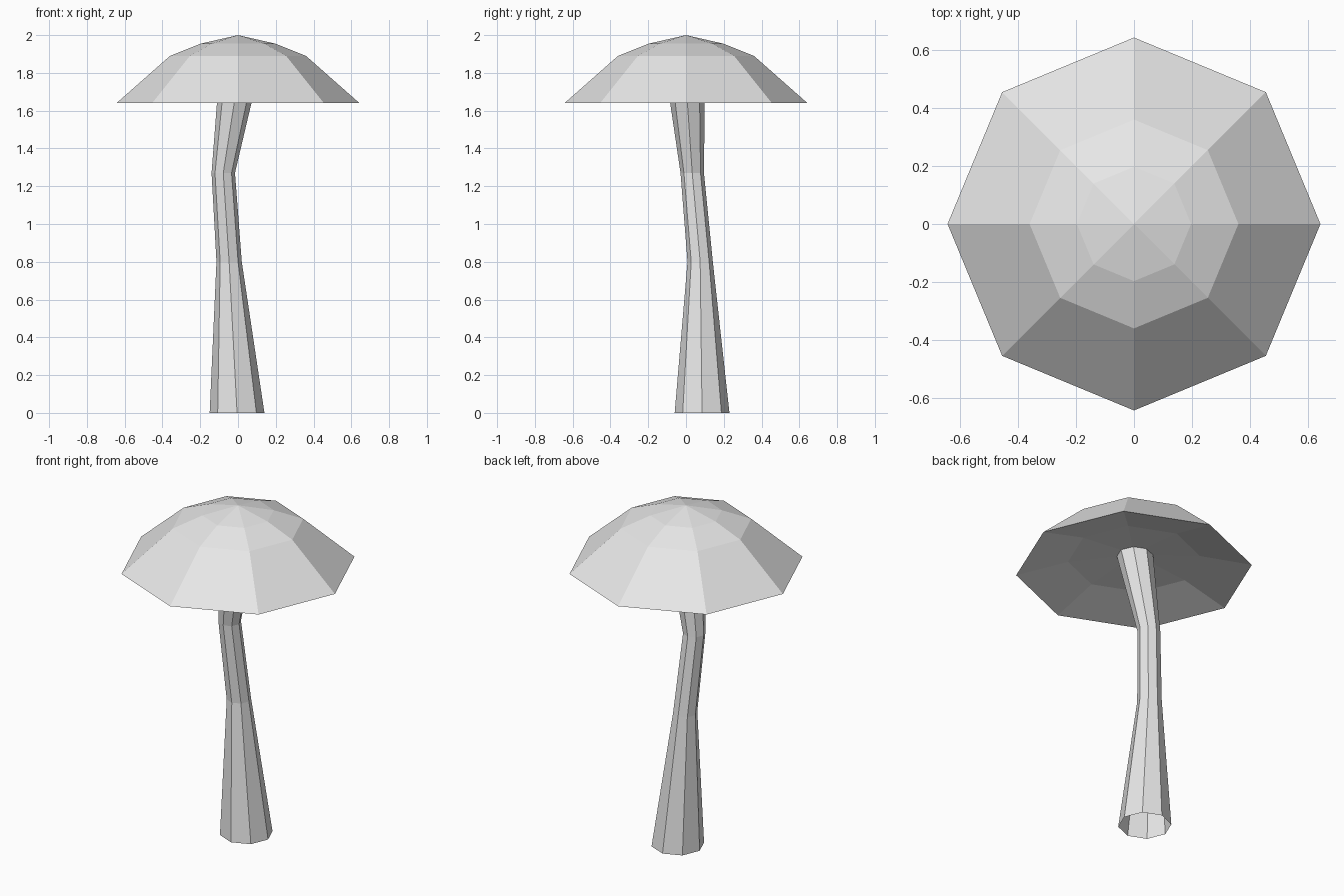
import bpy, bmesh
from math import cos, sin, tau

cube = bpy.data.objects.get("Cube")
if cube:
    bpy.data.objects.remove(cube, do_unlink=True)

SIDES = 8

grey = bpy.data.materials.new("light_grey")
grey.use_nodes = True
COLOUR = (0.8, 0.8, 0.8, 1)
grey.diffuse_color = COLOUR
grey.node_tree.nodes["Principled BSDF"].inputs["Base Color"].default_value = COLOUR


def loft(name, rings):
    """Join octagonal rings (x, y, z, radius) in order; radius 0 is a point."""
    bm = bmesh.new()
    loops = []
    for x, y, z, r in rings:
        if r == 0:
            loops.append([bm.verts.new((x, y, z))] * SIDES)
        else:
            loops.append([bm.verts.new((x + r * cos(tau * i / SIDES),
                                        y + r * sin(tau * i / SIDES), z))
                          for i in range(SIDES)])
    for low, high in zip(loops, loops[1:]):
        for i in range(SIDES):
            j = (i + 1) % SIDES
            corners = [low[i], low[j], high[j], high[i]]
            bm.faces.new(list(dict.fromkeys(corners)))
    mesh = bpy.data.meshes.new(name)
    bm.to_mesh(mesh)
    bm.free()
    mesh.materials.append(grey)
    obj = bpy.data.objects.new(name, mesh)
    bpy.context.collection.objects.link(obj)
    return obj


# Faceted cap: shallow hollow underside, then rim, then dome
loft("mushroom_cap", [
    (0, 0, 1.74, 0),
    (0, 0, 1.71, 0.36),
    (0, 0, 1.64, 0.643),
    (0, 0, 1.89, 0.36),
    (0, 0, 1.955, 0.197),
    (0, 0, 2.0, 0),
])

# Bent stem, open at the foot, ending inside the cap
loft("mushroom_stem", [
    (-0.005, 0.085, 0, 0.145),
    (-0.047, 0.075, 0.8, 0.067),
    (-0.078, 0.033, 1.27, 0.062),
    (-0.003, 0, 1.75, 0.1),
])
